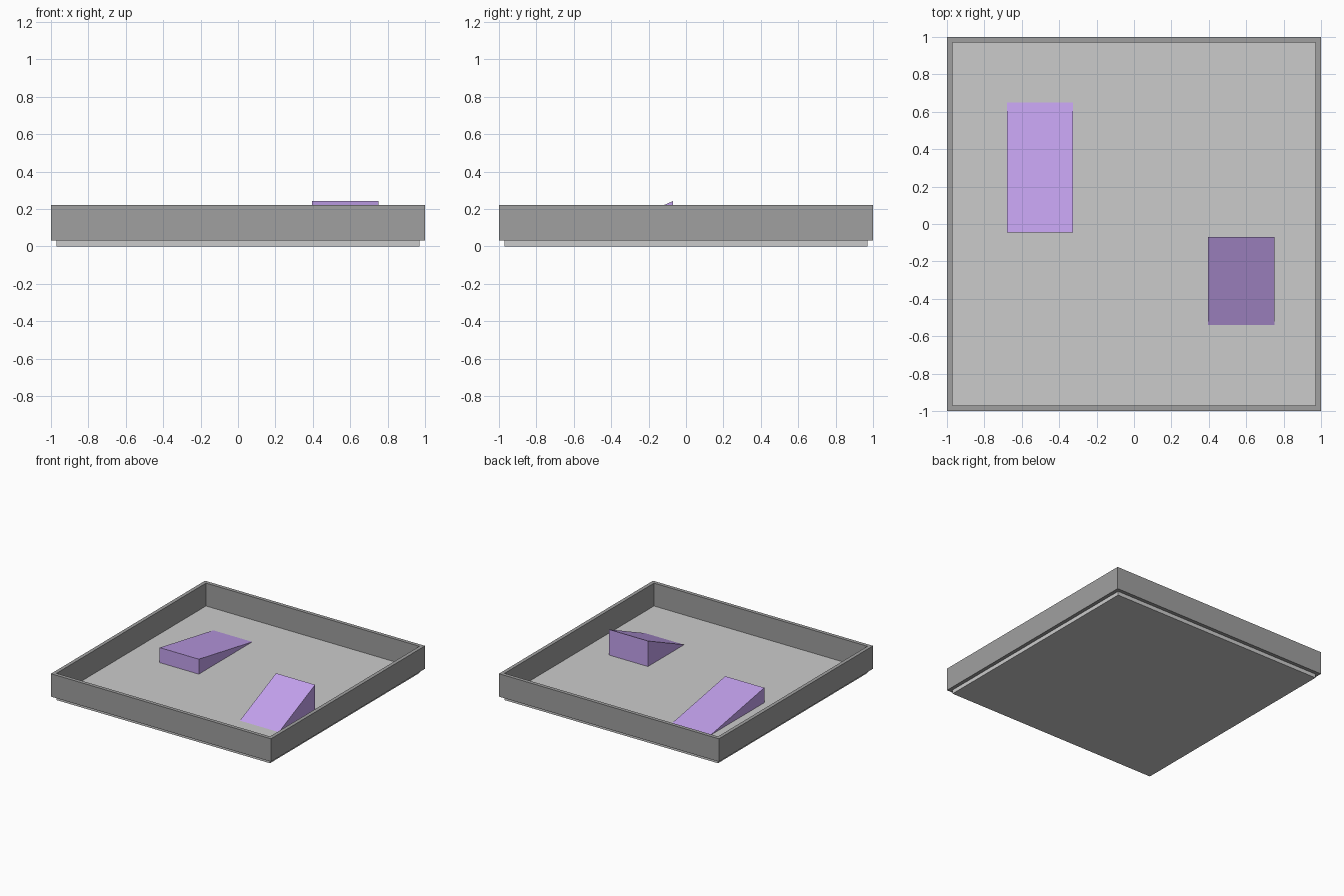
import bpy, bmesh

if "Cube" in bpy.data.objects:
    bpy.data.objects.remove(bpy.data.objects["Cube"])

FLOOR_TOP = 0.032
INNER = 0.97


def material(name, rgb):
    m = bpy.data.materials.new(name)
    m.diffuse_color = (*rgb, 1)
    m.use_nodes = True
    m.node_tree.nodes["Principled BSDF"].inputs["Base Color"].default_value = m.diffuse_color
    return m


def finish(name, bm, mat=None):
    bmesh.ops.recalc_face_normals(bm, faces=bm.faces)
    mesh = bpy.data.meshes.new(name)
    bm.to_mesh(mesh)
    bm.free()
    if mat:
        mesh.materials.append(mat)
    ob = bpy.data.objects.new(name, mesh)
    bpy.context.collection.objects.link(ob)
    return ob


def wedge(name, x0, x1, y_high, y_low, z_top, mat):
    """Triangular side profile extruded across x."""
    bm = bmesh.new()
    profile = [(y_high, FLOOR_TOP), (y_low, FLOOR_TOP), (y_high, z_top)]
    side = bm.faces.new([bm.verts.new((x0, y, z)) for y, z in profile])
    ext = bmesh.ops.extrude_face_region(bm, geom=[side], use_keep_orig=True)
    verts = [g for g in ext["geom"] if isinstance(g, bmesh.types.BMVert)]
    bmesh.ops.translate(bm, verts=verts, vec=(x1 - x0, 0, 0))
    return finish(name, bm, mat)


purple = material("purple", (0.55, 0.36, 0.85))
dark_grey = material("dark_grey", (0.35, 0.35, 0.35))

# Floor slab
bm = bmesh.new()
bmesh.ops.create_cube(bm, size=1)
bmesh.ops.scale(bm, verts=bm.verts, vec=(2 * INNER, 2 * INNER, FLOOR_TOP))
bmesh.ops.translate(bm, verts=bm.verts, vec=(0, 0, FLOOR_TOP / 2))
finish("floor", bm)

# Perimeter wall: a square ring section swept around the four corners
bm = bmesh.new()
section = [(1.0, FLOOR_TOP), (1.0, 0.22), (INNER, 0.22), (INNER, FLOOR_TOP)]
corners = [(-1, -1), (1, -1), (1, 1), (-1, 1)]
rings = [[bm.verts.new((sx * r, sy * r, z)) for r, z in section] for sx, sy in corners]
for i in range(4):
    a, b = rings[i], rings[(i + 1) % 4]
    for j in range(4):
        k = (j + 1) % 4
        bm.faces.new((a[j], b[j], b[k], a[k]))
finish("perimeter_wall", bm, dark_grey)

# Two ramps facing opposite ways
wedge("long_ramp", -0.68, -0.325, -0.045, 0.65, 0.155, purple)
wedge("steep_ramp", 0.395, 0.75, -0.07, -0.54, 0.242, purple)
